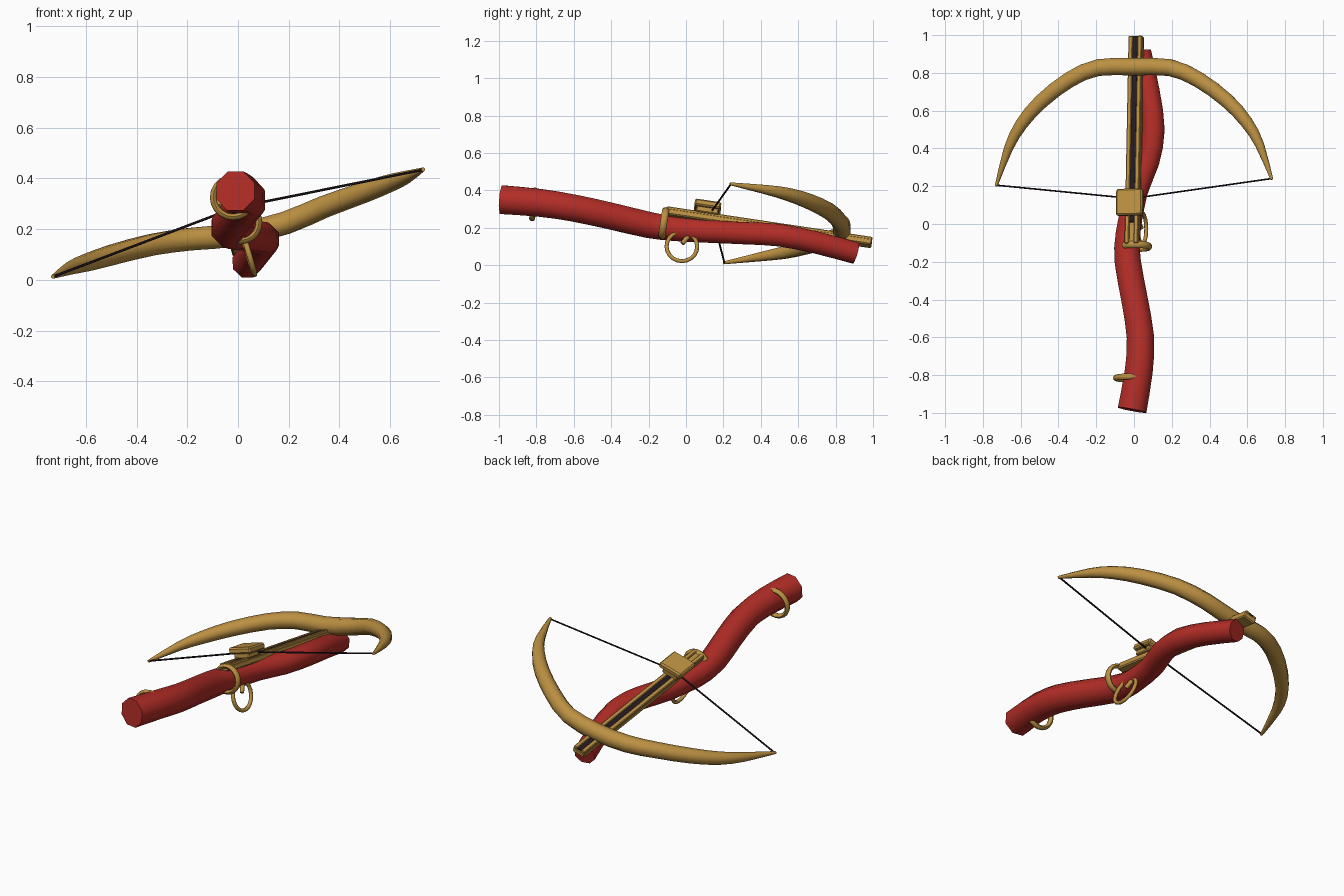
import bpy, bmesh, math
from mathutils import Vector, Matrix

if "Cube" in bpy.data.objects:
    bpy.data.objects.remove(bpy.data.objects["Cube"])


def material(name, rgb):
    m = bpy.data.materials.new(name)
    m.diffuse_color = (*rgb, 1)
    m.use_nodes = True
    m.node_tree.nodes["Principled BSDF"].inputs["Base Color"].default_value = m.diffuse_color
    return m


RED = material("red_wood", (0.45, 0.026, 0.02))
GOLD = material("golden_wood", (0.50, 0.28, 0.055))
DARK = material("dark_cord", (0.018, 0.01, 0.014))

# Tilted frame of the crossbow: right, forward, up
R = Vector((0.96, 0.023, 0.28)).normalized()
U = R.cross(Vector((0.018, 1, -0.15))).normalized()
F = U.cross(R)
FRAME = Matrix((R, F, U)).transposed().to_4x4()
FRAME.translation = (-0.008, 0, 0.27)


def finish(name, bm, mat, smooth=None):
    bmesh.ops.recalc_face_normals(bm, faces=bm.faces)
    me = bpy.data.meshes.new(name)
    bm.to_mesh(me)
    bm.free()
    me.materials.append(mat)
    ob = bpy.data.objects.new(name, me)
    bpy.context.collection.objects.link(ob)
    if smooth:
        bpy.ops.object.select_all(action='DESELECT')
        ob.select_set(True)
        bpy.context.view_layer.objects.active = ob
        bpy.ops.object.shade_smooth_by_angle(angle=math.radians(smooth))
    return ob


def tube(name, pts, mat, sides=8, steps=2, closed=False):
    """Tube through (x, y, z, radius) points, smoothed between them."""
    P = [Vector(p) for p in pts]
    n = len(P)
    path = []
    for i in range(n - 1):
        a, b, c, d = P[max(i - 1, 0)], P[i], P[i + 1], P[min(i + 2, n - 1)]
        for k in range(steps):
            t = k / steps
            path.append(0.5 * (2 * b + (c - a) * t + (2 * a - 5 * b + 4 * c - d) * t * t
                               + (3 * b - a - 3 * c + d) * t ** 3))
    path.append(P[-1])
    bm = bmesh.new()
    rings = []
    for i, p in enumerate(path):
        tan = (path[min(i + 1, len(path) - 1)] - path[max(i - 1, 0)]).to_3d().normalized()
        side = tan.cross(Vector((0, 0, 1))).normalized()
        up = side.cross(tan)
        rings.append([bm.verts.new(p.to_3d() + p[3] * (side * math.cos(q) + up * math.sin(q)))
                      for q in [2 * math.pi * (j + 0.5) / sides for j in range(sides)]])
    for a, b in zip(rings, rings[1:]):
        for j in range(sides):
            k = (j + 1) % sides
            bm.faces.new((a[j], a[k], b[k], b[j]))
    bm.faces.new(rings[0])
    bm.faces.new(rings[-1])
    return finish(name, bm, mat, 50)


def block(name, center, size, mat, bevel=0.0):
    """Box in the tilted crossbow frame."""
    bm = bmesh.new()
    bmesh.ops.create_cube(bm, size=1)
    for v in bm.verts:
        v.co = Vector(a * b + c for a, b, c in zip(v.co, size, center))
    if bevel:
        bmesh.ops.bevel(bm, geom=bm.edges[:], offset=bevel, segments=1, affect='EDGES')
    bm.transform(FRAME)
    return finish(name, bm, mat)


def ring(name, center, axis, major, minor, mat, width=None, n=20, m=8):
    """Torus around an axis; width stretches its section along the axis."""
    width = width or minor
    q = Vector(axis).to_track_quat('Z', 'Y')
    bm = bmesh.new()
    vs = [[bm.verts.new(Vector(center) + q @ Vector((
        (major + minor * math.cos(b)) * math.cos(a),
        (major + minor * math.cos(b)) * math.sin(a), width * math.sin(b))))
        for b in [2 * math.pi * j / m for j in range(m)]]
        for a in [2 * math.pi * i / n for i in range(n)]]
    for i in range(n):
        for j in range(m):
            bm.faces.new((vs[i][j], vs[(i + 1) % n][j],
                          vs[(i + 1) % n][(j + 1) % m], vs[i][(j + 1) % m]))
    return finish(name, bm, mat, 50)


# Crooked branch stock
tube("stock", [(-0.01, -0.985, 0.35, 0.083), (0.025, -0.78, 0.333, 0.08),
               (0.034, -0.6, 0.305, 0.078), (0.003, -0.4, 0.262, 0.076),
               (-0.033, -0.2, 0.215, 0.075), (-0.032, -0.05, 0.193, 0.07),
               (0.012, 0.17, 0.178, 0.065), (0.075, 0.33, 0.17, 0.064),
               (0.102, 0.5, 0.16, 0.065), (0.078, 0.7, 0.12, 0.063),
               (0.035, 0.905, 0.065, 0.062)], RED)

# Bow limbs
tube("bow", [(-0.73, 0.2, 0.012, 0.008), (-0.665, 0.4, 0.045, 0.026),
             (-0.595, 0.53, 0.068, 0.036), (-0.49, 0.65, 0.1, 0.042),
             (-0.34, 0.765, 0.138, 0.045), (-0.19, 0.828, 0.16, 0.048),
             (0, 0.832, 0.178, 0.05),
             (0.19, 0.828, 0.225, 0.048), (0.34, 0.765, 0.288, 0.045),
             (0.49, 0.655, 0.342, 0.042), (0.595, 0.54, 0.38, 0.036),
             (0.665, 0.42, 0.405, 0.026), (0.73, 0.235, 0.435, 0.008)], GOLD)

# Bow string, two halves
for nm, x, y, z in (("left", -0.725, 0.205, 0.014), ("right", 0.725, 0.24, 0.433)):
    tube("string_" + nm, [(x, y, z, 0.005), (-0.01, 0.135, 0.285, 0.005)], DARK, 6, 1)

# Rail with raised edges and a dark groove
block("rail", (0, 0.45, -0.006), (0.078, 1.11, 0.034), GOLD, 0.006)
for s in (-1, 1):
    block("rail_edge", (s * 0.025, 0.45, 0.012), (0.024, 1.11, 0.018), GOLD, 0.004)
block("groove", (0, 0.505, 0.014), (0.026, 0.995, 0.008), DARK)

# Latch box on the rail
block("latch_base", (0, 0.11, 0.032), (0.1, 0.12, 0.035), GOLD, 0.005)
block("latch", (0, 0.108, 0.06), (0.145, 0.142, 0.036), GOLD, 0.008)

# Bands, trigger ring and trigger
ring("middle_band", (0.01, -0.118, 0.225), F, 0.073, 0.013, GOLD, 0.019)
ring("rear_band", (-0.02, -0.815, 0.325), (0, 1, -0.1), 0.078, 0.013, GOLD, 0.016)
ring("trigger_ring", (0.042, -0.022, 0.1), R, 0.082, 0.011, GOLD)
tube("trigger", [(0.04, -0.02, 0.115, 0.012), (0.015, 0.025, 0.17, 0.014)], GOLD, 8, 1)
